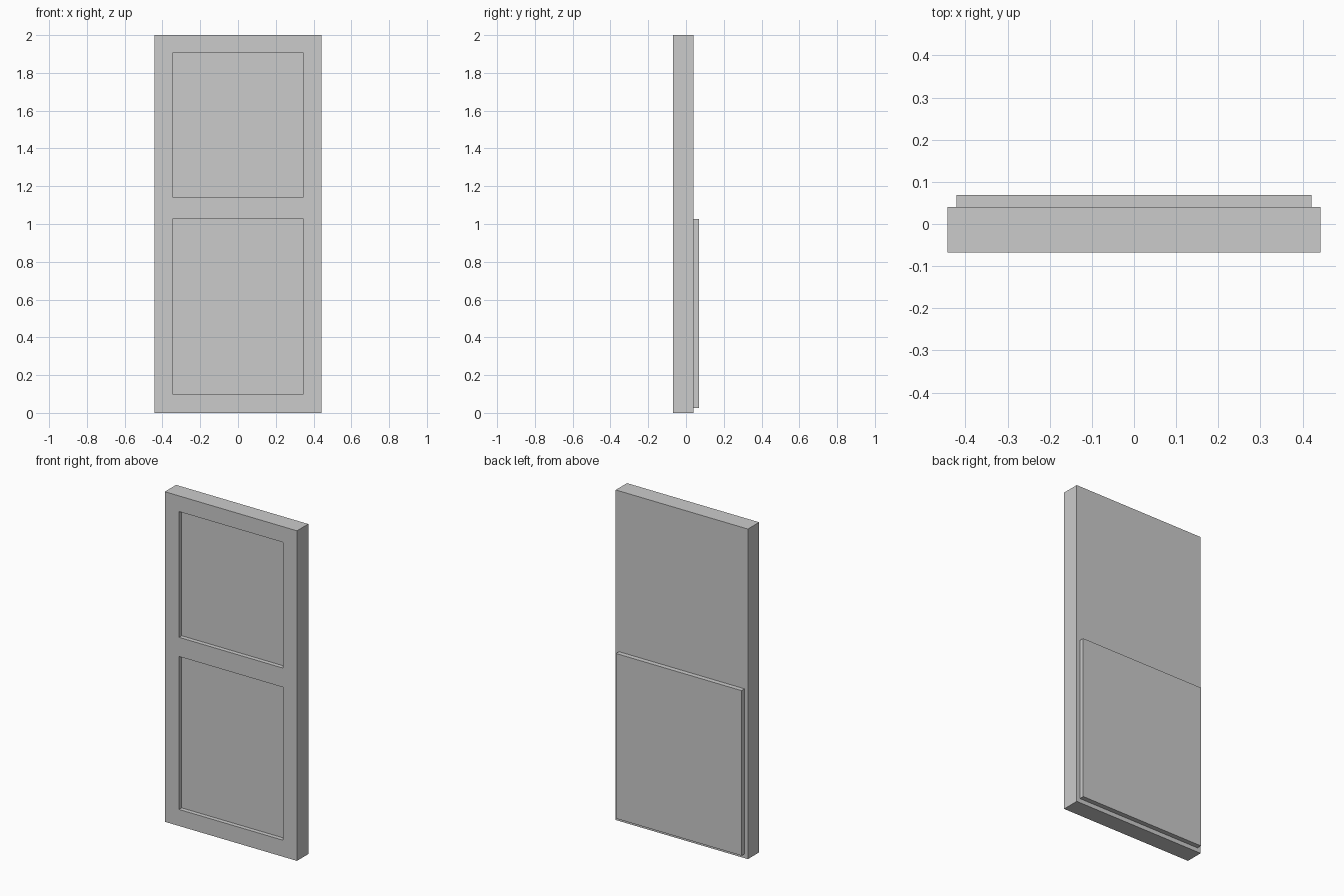
import bpy

if "Cube" in bpy.data.objects:
    bpy.data.objects.remove(bpy.data.objects["Cube"])

HALF_W = 0.443          # door half width
FRONT, BACK = -0.068, 0.04
RECESS = 0.026          # depth of the front panels


def box(name, x, y, z):
    """Box from (min, max) ranges on each axis."""
    ranges = (x, y, z)
    bpy.ops.mesh.primitive_cube_add(size=1)
    ob = bpy.context.object
    ob.name = name
    ob.location = [(a + b) / 2 for a, b in ranges]
    ob.scale = [b - a for a, b in ranges]
    bpy.ops.object.transform_apply(location=True, rotation=False, scale=True)
    return ob


# Main door slab
door = box("door_slab", (-HALF_W, HALF_W), (FRONT, BACK), (0, 2))

# Two sunken panels cut into the front face
for label, z in (("lower", (0.10, 1.027)), ("upper", (1.143, 1.905))):
    cutter = box(label + "_panel_cutter", (-0.348, 0.348),
                 (FRONT - 0.05, FRONT + RECESS), z)
    mod = door.modifiers.new(label + "_panel", 'BOOLEAN')
    mod.operation = 'DIFFERENCE'
    mod.solver = 'EXACT'
    mod.object = cutter
    bpy.context.view_layer.objects.active = door
    bpy.ops.object.modifier_apply(modifier=mod.name)
    bpy.data.objects.remove(cutter, do_unlink=True)

# Raised plate on the lower back
box("back_plate", (-0.421, 0.421), (BACK, 0.069), (0.026, 1.026))
